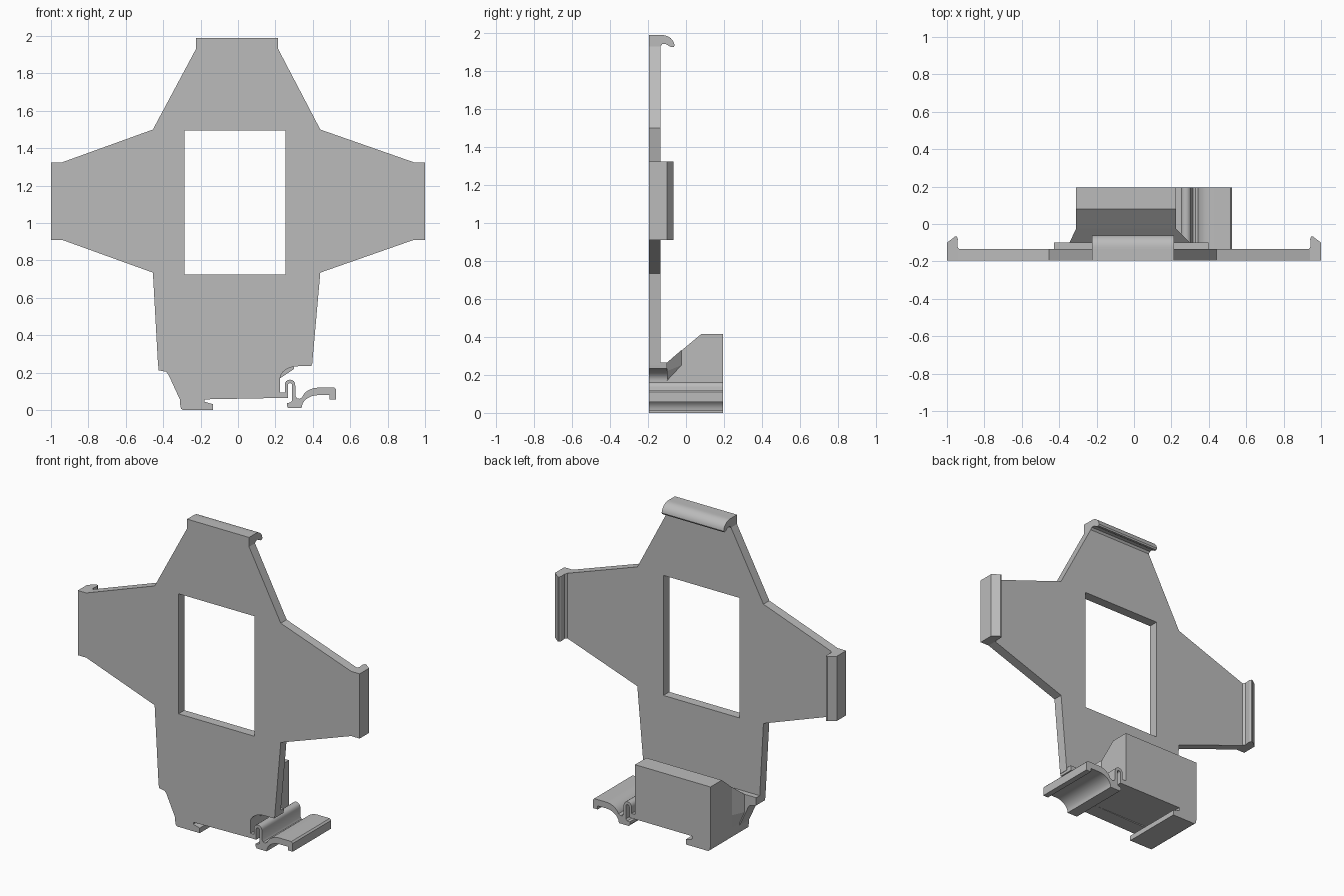
import bpy
import bmesh
from math import cos, sin, radians
from mathutils import Vector

cube = bpy.data.objects.get("Cube")
if cube:
    bpy.data.objects.remove(cube)

grey = bpy.data.materials.new("plain grey plastic")
grey.use_nodes = True
COLOUR = (0.5, 0.5, 0.5, 1)
grey.diffuse_color = COLOUR
grey.node_tree.nodes["Principled BSDF"].inputs["Base Color"].default_value = COLOUR

FRONT, PLATE_BACK, RIM_BACK, BACK = -0.195, -0.135, -0.10, 0.195
LEFT, RIGHT = -0.31, 0.225

# Places a 2D profile point on the plane across the given axis
PLACE = {
    "x": lambda u, v, d: Vector((d, u, v)),
    "y": lambda u, v, d: Vector((u, d, v)),
    "z": lambda u, v, d: Vector((u, v, d)),
}


def loft(name, axis, first, start, last, end):
    """Solid between two matching profiles."""
    bm = bmesh.new()
    a = [bm.verts.new(PLACE[axis](u, v, start)) for u, v in first]
    b = [bm.verts.new(PLACE[axis](u, v, end)) for u, v in last]
    bm.faces.new(a)
    bm.faces.new(b[::-1])
    for i in range(len(a)):
        j = (i + 1) % len(a)
        bm.faces.new((a[j], a[i], b[i], b[j]))
    bmesh.ops.recalc_face_normals(bm, faces=bm.faces)
    mesh = bpy.data.meshes.new(name)
    bm.to_mesh(mesh)
    bm.free()
    mesh.materials.append(grey)
    obj = bpy.data.objects.new(name, mesh)
    bpy.context.collection.objects.link(obj)
    return obj


def extrude(name, axis, profile, start, end):
    return loft(name, axis, profile, start, profile, end)


def arc(cu, cv, ru, rv, a0, a1, n=8):
    angles = [radians(a0 + (a1 - a0) * i / n) for i in range(n + 1)]
    return [(cu + ru * cos(a), cv + rv * sin(a)) for a in angles]


def box(u0, u1, v0, v1):
    return [(u0, v0), (u1, v0), (u1, v1), (u0, v1)]


def activate(obj):
    bpy.ops.object.select_all(action="DESELECT")
    obj.select_set(True)
    bpy.context.view_layer.objects.active = obj


def smooth(obj):
    activate(obj)
    bpy.ops.object.shade_smooth_by_angle(angle=radians(30))


# Cross-shaped plate with a rectangular window
plate = extrude("cross_plate", "y", [
    (-0.225, 1.99), (0.215, 1.99), (0.215, 1.93), (0.44, 1.5),
    (0.94, 1.325), (1, 1.325), (1, 0.91), (0.94, 0.91),
    (0.44, 0.735), (0.397, 0.25), (-0.428, 0.25), (-0.455, 0.735),
    (-0.94, 0.91), (-1, 0.91), (-1, 1.325), (-0.94, 1.325),
    (-0.455, 1.5), (-0.225, 1.93)], FRONT, PLATE_BACK)
cutter = extrude("window_cutter", "y", box(-0.285, 0.255, 0.725, 1.495), -0.4, 0.1)
cutter.hide_render = True
cut = plate.modifiers.new("window", "BOOLEAN")
cut.operation = "DIFFERENCE"
cut.solver = "EXACT"
cut.object = cutter
activate(plate)
bpy.ops.object.modifier_apply(modifier="window")
bpy.data.objects.remove(cutter)

# Thicker shoulders at the foot of the plate
shoulder = arc(0.33, 0.17, 0.105, 0.065, 90, 180)
smooth(extrude("plate_foot", "y", [
    (-0.428, 0.265), (0.397, 0.265), (0.393, 0.235)] + shoulder + [
    (RIGHT, 0.065), (LEFT, 0.055), (-0.372, 0.19), (-0.385, 0.205), (-0.425, 0.213)],
    FRONT, RIM_BACK))

# Block with a sloped top, and the flare joining it to the foot
extrude("rear_block", "x", [
    (FRONT, 0.065), (BACK, 0.065), (BACK, 0.415),
    (0.08, 0.415), (RIM_BACK, 0.265), (FRONT, 0.265)], LEFT, RIGHT)
loft("block_flare", "y",
     [(-0.345, 0.265), (0.30, 0.265), (0.30, 0.22), (RIGHT, 0.17), (LEFT, 0.07), (-0.345, 0.15)],
     RIM_BACK,
     [(LEFT, 0.33), (RIGHT, 0.33), (RIGHT, 0.25), (RIGHT, 0.17), (LEFT, 0.07), (LEFT, 0.15)],
     -0.025)

# Fixed lip under the block
extrude("fixed_rail_lip", "y", [
    (LEFT, 0.066), (LEFT, 0.035), (-0.305, 0.008), (-0.295, 0), (-0.135, 0),
    (-0.135, 0.032), (-0.18, 0.045), (-0.18, 0.066)], FRONT, BACK)

# Springy release clip: folded arch, then a curved lever
clip = [(0.2, 0.065), (0.2, 0.095), (0.25, 0.095)]
clip += arc(0.278, 0.135, 0.028, 0.028, 180, 0)
clip += [(0.308, 0.075), (0.315, 0.063), (0.328, 0.06)]
clip += arc(0.43, 0.05, 0.09, 0.07, 165, 90)
clip += [(0.515, 0.12), (0.525, 0.11), (0.525, 0.057), (0.49, 0.057), (0.49, 0.08)]
clip += arc(0.43, 0.01, 0.09, 0.07, 90, 180)
clip += [(0.27, 0.01), (0.262, 0.02), (0.262, 0.038), (0.28, 0.04), (0.29, 0.05)]
clip += arc(0.278, 0.132, 0.012, 0.012, 0, 180)
clip += [(0.266, 0.065)]
smooth(extrude("release_clip", "y", clip, FRONT, BACK))

# Hooked lips on the ends of the two arms
hook = [(1, FRONT), (1, -0.10), (0.957, -0.067), (0.948, -0.067), (0.942, -0.08),
        (0.945, -0.12), (0.935, PLATE_BACK), (0.935, FRONT)]
for side, name in ((1, "left_arm_hook"), (-1, "right_arm_hook")):
    extrude(name, "z", [(side * u, v) for u, v in hook], 0.91, 1.325)

# Curved hook along the top edge
top = [(FRONT, 1.93), (FRONT, 1.99)] + arc(-0.125, 1.93, 0.065, 0.06, 90, 5)
top += [(-0.065, 1.926), (-0.08, 1.927), (-0.105, 1.942), (-0.125, 1.942), (PLATE_BACK, 1.93)]
smooth(extrude("top_hook", "x", top, -0.225, 0.215))
